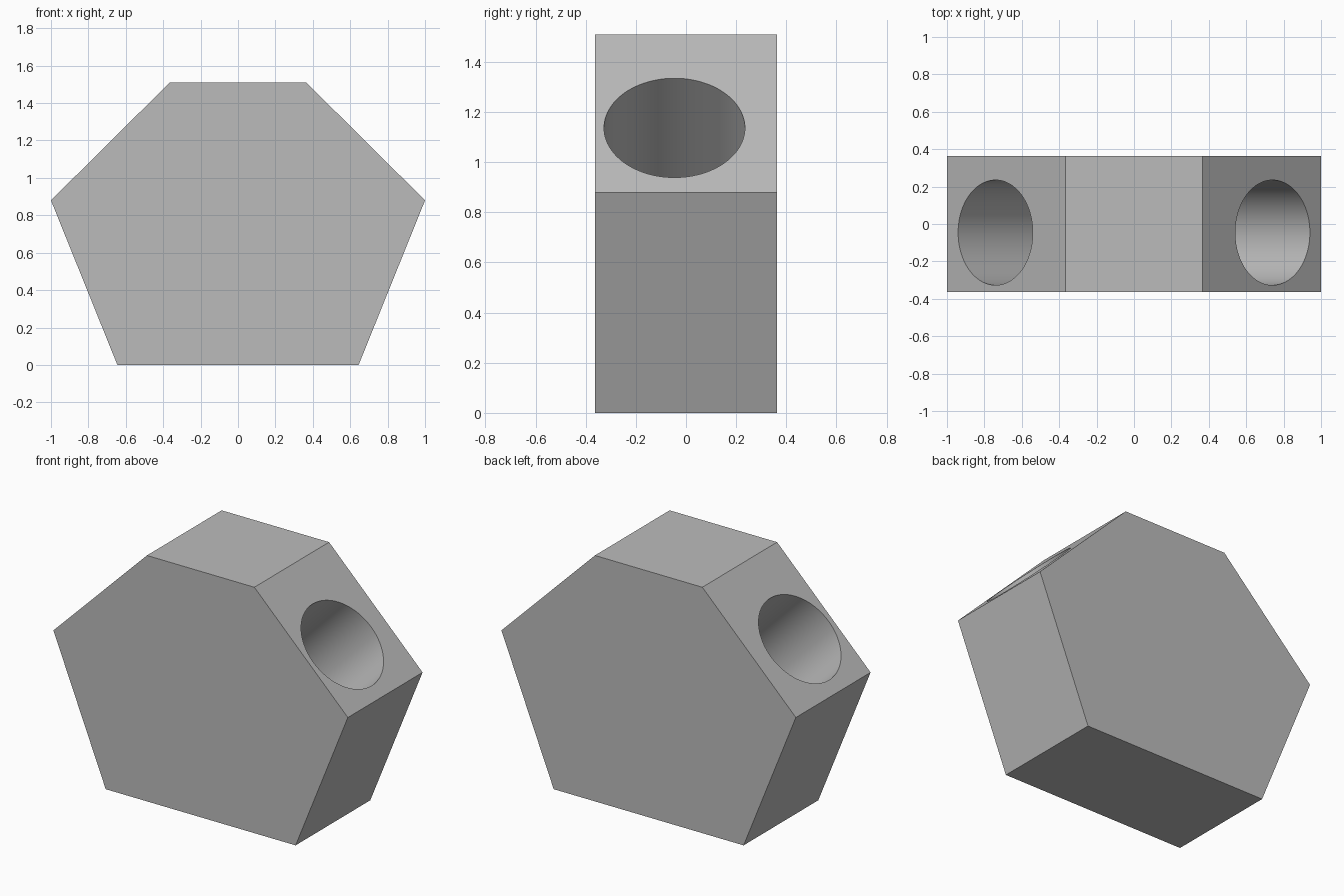
import bpy, bmesh, math
from mathutils import Vector

cube = bpy.data.objects.get("Cube")
if cube:
    bpy.data.objects.remove(cube, do_unlink=True)

HALF_DEPTH = 0.3625
BORE_RADIUS = 0.281
BORE_DEPTH = 0.72
LIP = 0.1

grey = bpy.data.materials.new("plain grey")
grey.use_nodes = True
colour = (0.5, 0.5, 0.5, 1)
grey.diffuse_color = colour
grey.node_tree.nodes["Principled BSDF"].inputs["Base Color"].default_value = colour

# Six-sided block, extruded from its front outline
half = [(0.645, 0), (1, 0.88), (0.365, 1.51)]
outline = half + [(-x, z) for x, z in reversed(half)]
bm = bmesh.new()
front = bm.faces.new([bm.verts.new((x, -HALF_DEPTH, z)) for x, z in outline])
extruded = bmesh.ops.extrude_face_region(bm, geom=[front])["geom"]
bmesh.ops.translate(bm, vec=(0, 2 * HALF_DEPTH, 0),
                    verts=[v for v in extruded if isinstance(v, bmesh.types.BMVert)])
bmesh.ops.recalc_face_normals(bm, faces=bm.faces)
mesh = bpy.data.meshes.new("connector_block")
bm.to_mesh(mesh)
bm.free()
block = bpy.data.objects.new("connector_block", mesh)
bpy.context.collection.objects.link(block)
mesh.materials.append(grey)


# Round socket bored square into each sloping shoulder
def bore(side):
    normal = Vector((side * 0.63, 0, 0.635)).normalized()
    mouth = Vector((side * 0.741, -0.046, 1.137))
    bpy.ops.mesh.primitive_cylinder_add(
        vertices=96, radius=BORE_RADIUS, depth=BORE_DEPTH + LIP,
        location=mouth + normal * (LIP - BORE_DEPTH) / 2,
        rotation=normal.to_track_quat('Z', 'Y').to_euler())
    cutter = bpy.context.object
    cutter.name = "socket_cutter"
    cutter.hide_render = True
    cutter.data.materials.append(grey)
    cut = block.modifiers.new("socket", 'BOOLEAN')
    cut.operation = 'DIFFERENCE'
    cut.solver = 'EXACT'
    cut.object = cutter
    bpy.context.view_layer.objects.active = block
    bpy.ops.object.modifier_apply(modifier=cut.name)
    bpy.data.objects.remove(cutter, do_unlink=True)


for side in (1, -1):
    bore(side)

# Smooth socket walls, crisp block edges
bpy.ops.object.select_all(action='DESELECT')
block.select_set(True)
bpy.context.view_layer.objects.active = block
bpy.ops.object.shade_smooth_by_angle(angle=math.radians(30))
